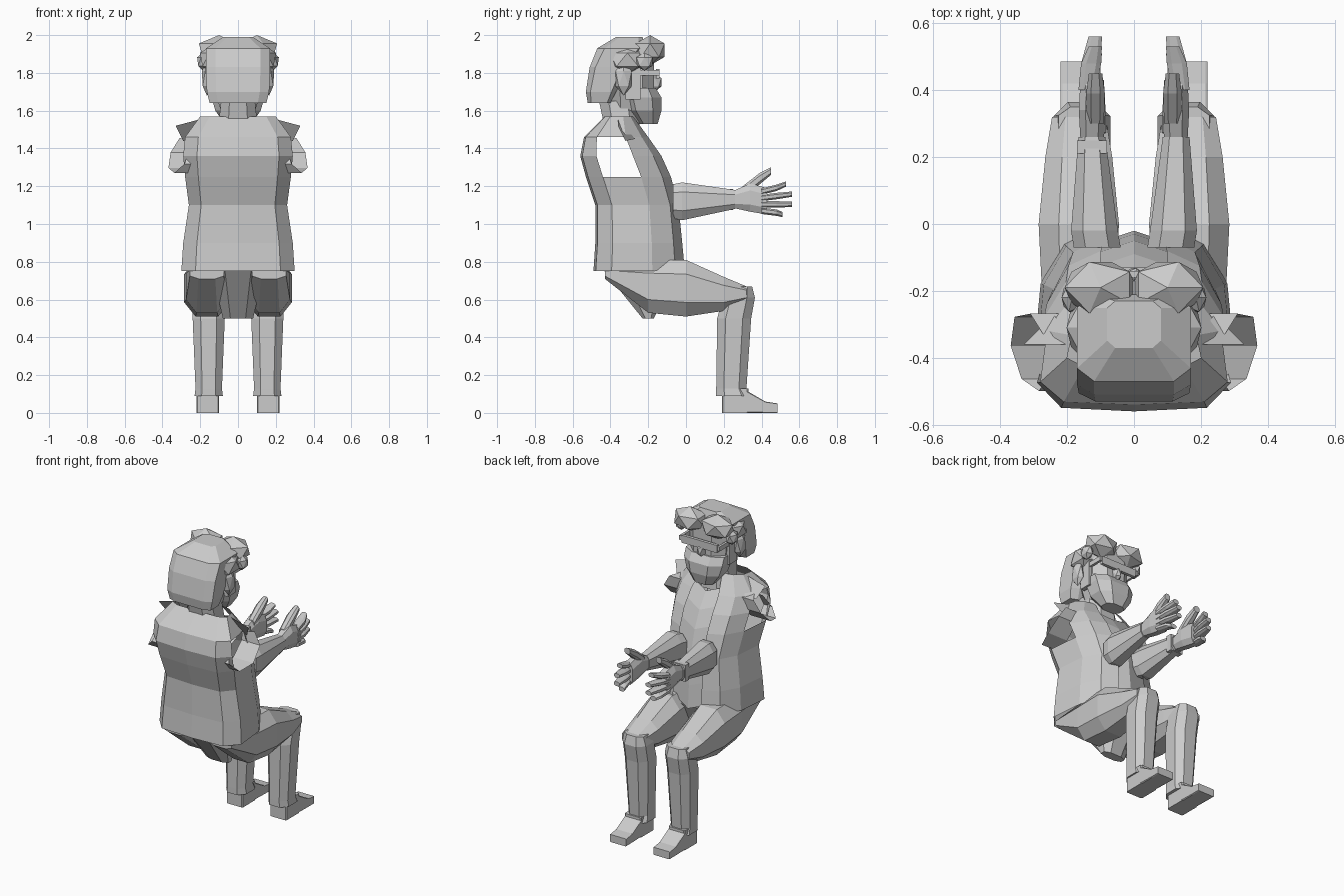
import bpy, bmesh, math
from mathutils import Matrix, Vector

cube = bpy.data.objects.get("Cube")
if cube:
    bpy.data.objects.remove(cube)

SHADE = (0.6, 0.6, 0.6, 1)
grey = bpy.data.materials.new("plain_grey")
grey.use_nodes = True
grey.diffuse_color = SHADE
grey.node_tree.nodes["Principled BSDF"].inputs["Base Color"].default_value = SHADE


def finish(name, bm, mirror):
    """Turn a bmesh into a flat shaded object, optionally mirrored over x."""
    bmesh.ops.recalc_face_normals(bm, faces=bm.faces)
    mesh = bpy.data.meshes.new(name)
    bm.to_mesh(mesh)
    bm.free()
    mesh.materials.append(grey)
    part = bpy.data.objects.new(name, mesh)
    bpy.context.collection.objects.link(part)
    if mirror:
        part.modifiers.new("mirror", 'MIRROR')
    return part


def octagon(half_a, half_b, cut):
    """Rectangle with its four corners cut off, as eight offsets."""
    corners = []
    for sa, sb in ((-1, -1), (1, -1), (1, 1), (-1, 1)):
        along = (sa * half_a * cut, sb * half_b)
        beside = (sa * half_a, sb * half_b * cut)
        corners += [along, beside] if sa == -sb else [beside, along]
    return corners


def loft(name, axis, rings, x=0.0, lean=0.0, cut=0.5):
    """Skin octagons along y or z. Ring: position, other centre, half width, half depth."""
    bm = bmesh.new()
    loops = []
    for i, (along, other, half_x, half_other) in enumerate(rings):
        loop = []
        for a, b in octagon(half_x, half_other, cut):
            across = x + lean * i + a
            point = (across, along, other + b) if axis == 'y' else (across, other + b, along)
            loop.append(bm.verts.new(point))
        loops.append(loop)
    for low, high in zip(loops, loops[1:]):
        for i in range(len(low)):
            bm.faces.new((low[i - 1], low[i], high[i], high[i - 1]))
    bm.faces.new(loops[0])
    bm.faces.new(loops[-1])
    return finish(name, bm, x > 0)


def sheet(name, rows, holes=()):
    """Open mirrored surface through rows of points, without the cells in holes."""
    bm = bmesh.new()
    grid = [[bm.verts.new(point) for point in row] for row in rows]
    for r, (low, high) in enumerate(zip(grid, grid[1:])):
        for c in range(len(low) - 1):
            if (r, c) not in holes:
                bm.faces.new((low[c], low[c + 1], high[c + 1], high[c]))
    return finish(name, bm, True)


def solid(name, kind, centre, half_size):
    """Scaled cube or faceted lump; parts off the centre line are mirrored."""
    bm = bmesh.new()
    if kind == "box":
        bmesh.ops.create_cube(bm, size=2)
    else:
        bmesh.ops.create_icosphere(bm, subdivisions=1, radius=1)
    bmesh.ops.transform(bm, verts=bm.verts, matrix=Matrix.LocRotScale(
        Vector(centre), None, Vector(half_size)))
    return finish(name, bm, centre[0] > 0)


# Open vest: one outline scaled at each height by front, back and half width
outline = [(.35, 1), (.7, .8), (.93, .3), (1, -.6), (.75, -.95), (0, -1)]
levels = [(.75, -.01, -.49, .3), (.9, -.02, -.48, .29), (1.1, -.04, -.48, .26),
          (1.25, -.08, -.53, .28), (1.36, -.13, -.56, .29), (1.46, -.2, -.54, .28),
          (1.57, -.28, -.43, .2)]
vest_rows = []
for z, front, back, width in levels:
    middle, half = (front + back) / 2, (front - back) / 2
    vest_rows.append([(width * u, middle + half * v, z) for u, v in outline])
# The front hem sits higher than the back hem
vest_rows[0] = [(x, y, z + max(0, y + .1) / 2) for x, y, z in vest_rows[0]]
sheet("vest", vest_rows, holes={(3, 2), (4, 2)})

# Shirt front just behind the vest edges, open at the throat
sheet("shirt_front", [[(x, front - .01 - x / 3, z + x / 3) for x in (0, .08, .16)]
                      for z, front, back, width in levels[:-1]])

# Torn sleeve rims, tilted ovals that flare most at the bottom
inner_rim, outer_rim = [], []
for step in range(8):
    angle = math.tau * step / 7
    long, short = .14 * math.cos(angle), .07 * math.sin(angle)
    y, z = -.38 + .8 * long - .6 * short, 1.37 + .6 * long + .8 * short
    inner_rim.append((.22, y, z))
    outer_rim.append((.31 - .06 * math.sin(angle), y, z))
sheet("sleeve_rim", [inner_rim, outer_rim])
sheet("shoulder_flap", [[(.18, -.36, 1.56), (.33, -.36, 1.52)],
                        [(.24, -.27, 1.45), (.29, -.32, 1.44)]])

# Pelvis and bent legs
loft("pelvis", 'z', [(.5, -.2, .08, .03), (.76, -.24, .14, .2)])
loft("thigh", 'y', [(-.43, .74, .09, .03), (-.2, .67, .11, .14), (0, .66, .12, .15),
                    (.2, .63, .1, .09), (.32, .63, .08, .04)], x=.165)
loft("shin", 'z', [(.09, .25, .075, .09), (.13, .24, .07, .08), (.5, .255, .085, .09),
                   (.61, .28, .085, .085), (.67, .3, .07, .05)], x=.155)

# Shoe: a block whose toe end is pressed down by a rule
loft("shoe_heel", 'z', [(0, .26, .06, .07), (.13, .26, .06, .07)], x=.16, cut=.9)
loft("shoe_toe", 'y', [(.3, .065, .06, .065), (.42, .03, .06, .03), (.485, .025, .06, .025)],
     x=.16, cut=.9)

# Forearms and reaching hands
loft("forearm", 'y', [(-.07, 1.12, .07, .09), (-.02, 1.12, .07, .1), (.26, 1.13, .04, .05)],
     x=.11, lean=.008)
loft("palm", 'y', [(.25, 1.13, .035, .045), (.34, 1.14, .04, .075), (.43, 1.12, .035, .07)], x=.125)
for finger, tip in enumerate((.51, .56, .56, .53)):
    z = 1.07 + finger * .034
    lift = (finger - 1) * .01
    loft(f"finger_{finger + 1}", 'y', [(.4, z, .026, .017), (.48, z + lift, .03, .017),
                                       (tip, z + 2 * lift, .02, .014)], x=.14, lean=-.012)
loft("thumb", 'y', [(.3, 1.17, .025, .03), (.39, 1.24, .028, .03), (.45, 1.28, .02, .02)], x=.115)
solid("wristband", "box", (-.125, .23, 1.13), (.045, .02, .055))

# Neck, face and beard
loft("neck", 'z', [(1.46, -.33, .11, .09), (1.65, -.36, .09, .1)])
loft("face", 'z', [(1.6, -.29, .09, .11), (1.72, -.29, .13, .12), (1.92, -.29, .14, .12)])
loft("beard", 'z', [(1.53, -.2, .07, .05), (1.6, -.22, .12, .09), (1.67, -.23, .14, .1),
                    (1.72, -.24, .14, .08)])
solid("nose", "lump", (0, -.165, 1.75), (.03, .04, .05))
solid("ear", "lump", (.165, -.33, 1.77), (.03, .05, .09))

# Glasses
solid("glasses_bar", "box", (0, -.15, 1.795), (.13, .01, .025))
solid("glasses_arm", "box", (.14, -.22, 1.8), (.008, .08, .015))

# Hair with swept front locks
loft("hair", 'z', [(1.64, -.46, .15, .06), (1.7, -.45, .165, .08), (1.83, -.41, .17, .1),
                   (1.93, -.34, .17, .13), (1.99, -.3, .08, .07)], cut=.7)
solid("side_hair", "lump", (.13, -.31, 1.87), (.08, .11, .08))
solid("sideburn", "box", (.135, -.28, 1.76), (.015, .04, .1))
solid("front_lock", "lump", (.1, -.19, 1.92), (.12, .09, .08))
solid("loose_lock", "lump", (.185, -.22, 1.86), (.035, .05, .05))
